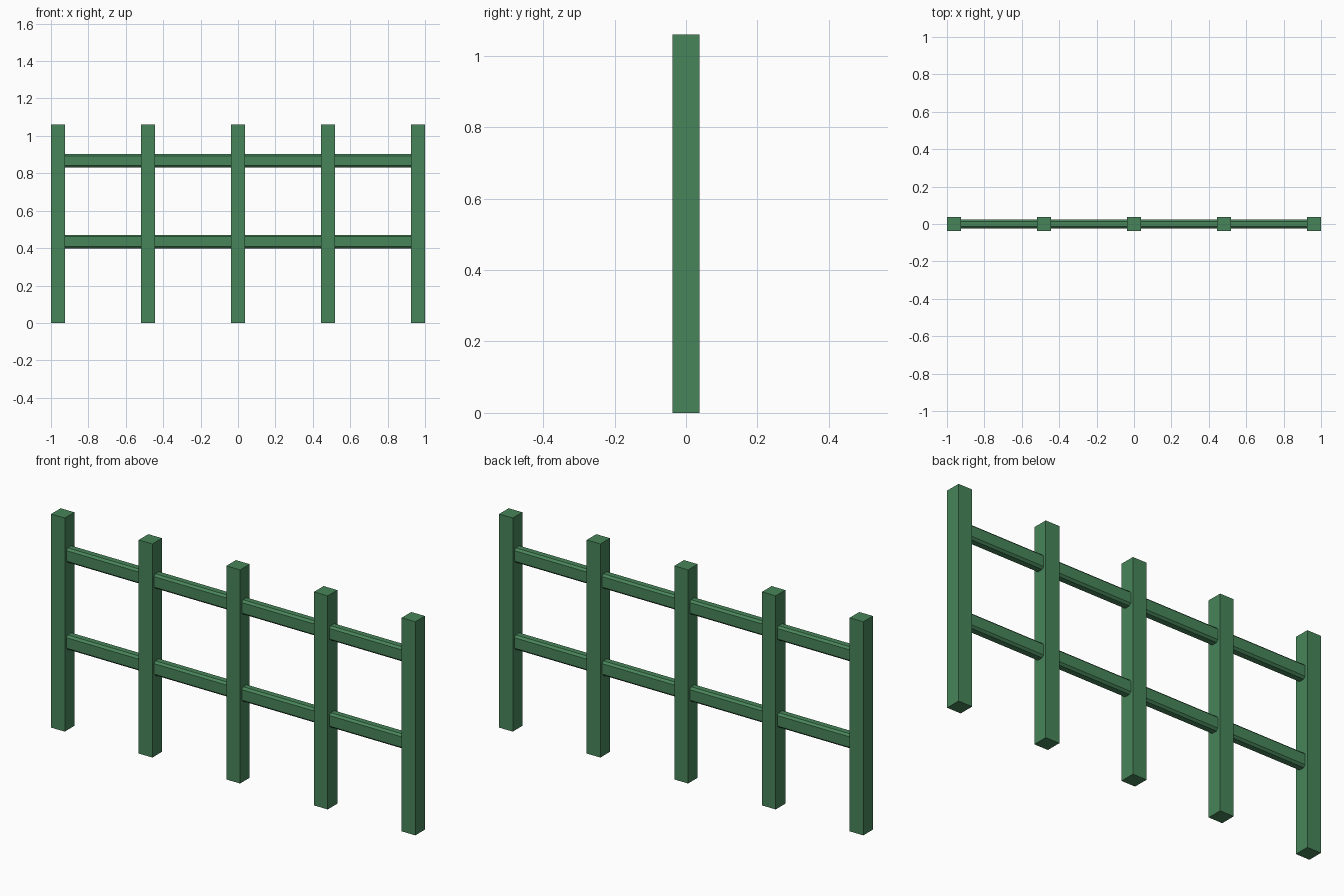
import bpy

cube = bpy.data.objects.get("Cube")
if cube:
    bpy.data.objects.remove(cube, do_unlink=True)

# Single painted-wood colour
green = bpy.data.materials.new("fence_green")
green.use_nodes = True
color = (0.065, 0.235, 0.102, 1)
green.diffuse_color = color
green.node_tree.nodes["Principled BSDF"].inputs["Base Color"].default_value = color


def box(name, center, size, bevel=0):
    bpy.ops.mesh.primitive_cube_add(size=1, location=center)
    obj = bpy.context.object
    obj.name = name
    obj.scale = size
    bpy.ops.object.transform_apply(location=False, rotation=False, scale=True)
    obj.data.materials.append(green)
    if bevel:
        mod = obj.modifiers.new("chamfer", "BEVEL")
        mod.width = bevel
        mod.segments = 1
    return obj


POST = 0.075
HEIGHT = 1.06
SPACING = (2 - POST) / 4

# Five square posts
for i in range(5):
    box(f"post_{i + 1}", ((i - 2) * SPACING, 0, HEIGHT / 2), (POST, POST, HEIGHT))

# Two chamfered rails running through the posts
for name, z in (("lower_rail", 0.435), ("upper_rail", 0.867)):
    box(name, (0, 0, z), (2 - POST, 0.048, 0.072), bevel=0.01)
